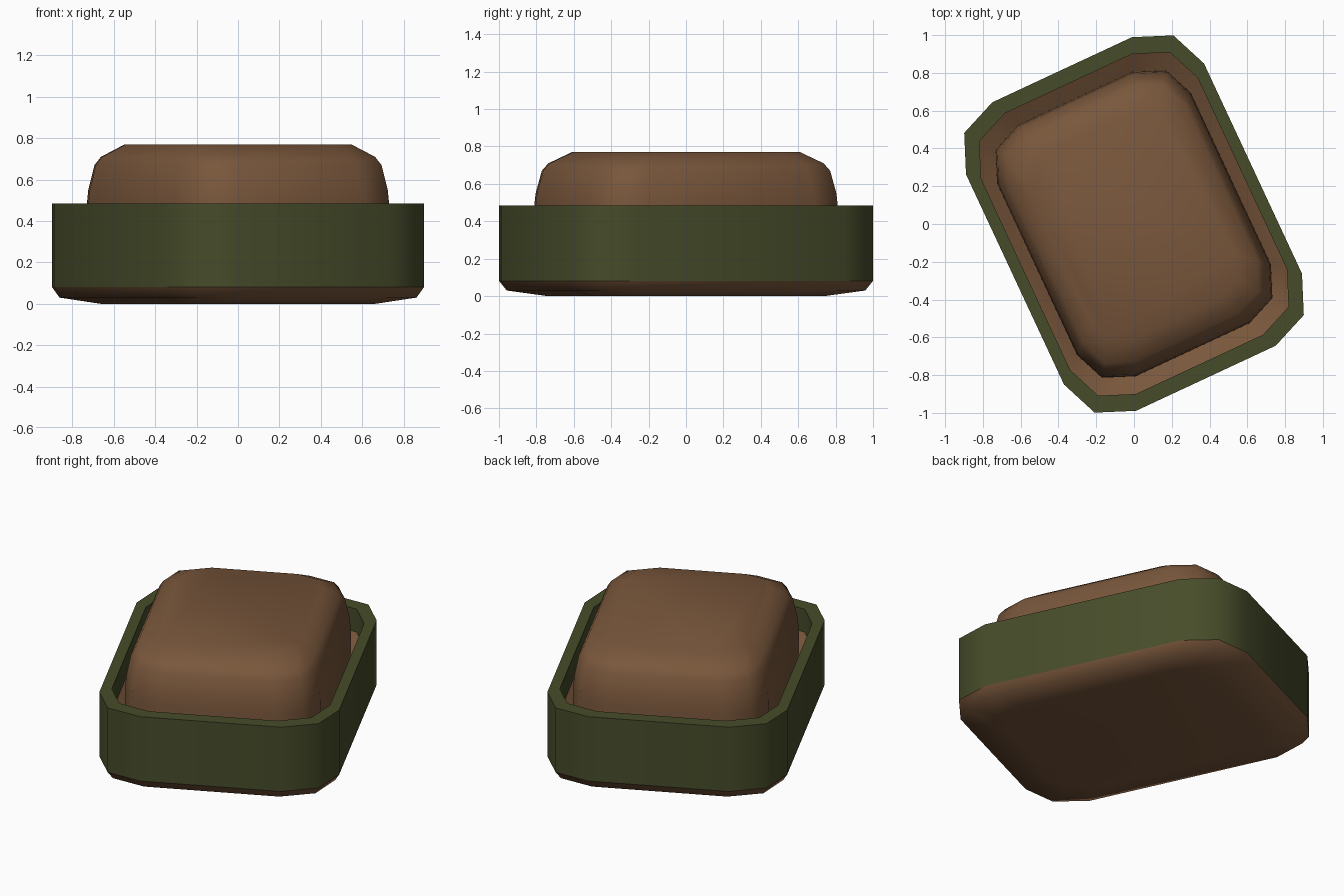
import bpy, bmesh, math

if "Cube" in bpy.data.objects:
    bpy.data.objects.remove(bpy.data.objects["Cube"])

HALF_X, HALF_Y, RADIUS = 0.695, 0.901, 0.287
TURN = math.radians(25)


def material(name, rgb):
    m = bpy.data.materials.new(name)
    m.diffuse_color = (*rgb, 1)
    m.use_nodes = True
    m.node_tree.nodes["Principled BSDF"].inputs["Base Color"].default_value = m.diffuse_color
    return m


brown = material("brown", (0.19, 0.094, 0.044))
green = material("dark green", (0.062, 0.073, 0.023))


def outline():
    """Rounded rectangle with two segments per corner, turned about z."""
    pts = []
    for i, (sx, sy) in enumerate([(1, 1), (-1, 1), (-1, -1), (1, -1)]):
        for k in range(3):
            a = math.radians(90 * i + 45 * k)
            x = sx * (HALF_X - RADIUS) + RADIUS * math.cos(a)
            y = sy * (HALF_Y - RADIUS) + RADIUS * math.sin(a)
            pts.append((x * math.cos(TURN) - y * math.sin(TURN),
                        x * math.sin(TURN) + y * math.cos(TURN)))
    return pts


def shell(name, profile, mat, cap_start=False, cap_end=False):
    """Skin the outline through a list of (scale, height) pairs."""
    bm = bmesh.new()
    rings = [[bm.verts.new((x * s, y * s, z)) for x, y in outline()]
             for s, z in profile]
    n = len(rings[0])
    for a, b in zip(rings, rings[1:]):
        for i in range(n):
            j = (i + 1) % n
            bm.faces.new((a[i], a[j], b[j], b[i]))
    if cap_start:
        bm.faces.new(rings[0][::-1])
    if cap_end:
        bm.faces.new(rings[-1])
    me = bpy.data.meshes.new(name)
    bm.to_mesh(me)
    bm.free()
    me.materials.append(mat)
    ob = bpy.data.objects.new(name, me)
    bpy.context.collection.objects.link(ob)
    bpy.ops.object.select_all(action='DESELECT')
    ob.select_set(True)
    bpy.context.view_layer.objects.active = ob
    bpy.ops.object.shade_smooth_by_angle(angle=math.radians(60))


# Rounded underside
shell("base", [(0.74, 0), (0.96, 0.03), (1, 0.08)], brown, cap_start=True)
# Outer wall, flat rim and inner wall
shell("rim_wall", [(1, 0.08), (1, 0.485), (0.91, 0.485), (0.91, 0.34)], green)
# Sloped trough floor rising into the domed middle
shell("raised_centre", [(0.91, 0.34), (0.815, 0.29), (0.813, 0.48),
                        (0.805, 0.55), (0.772, 0.67), (0.737, 0.71),
                        (0.61, 0.77)], brown, cap_end=True)
